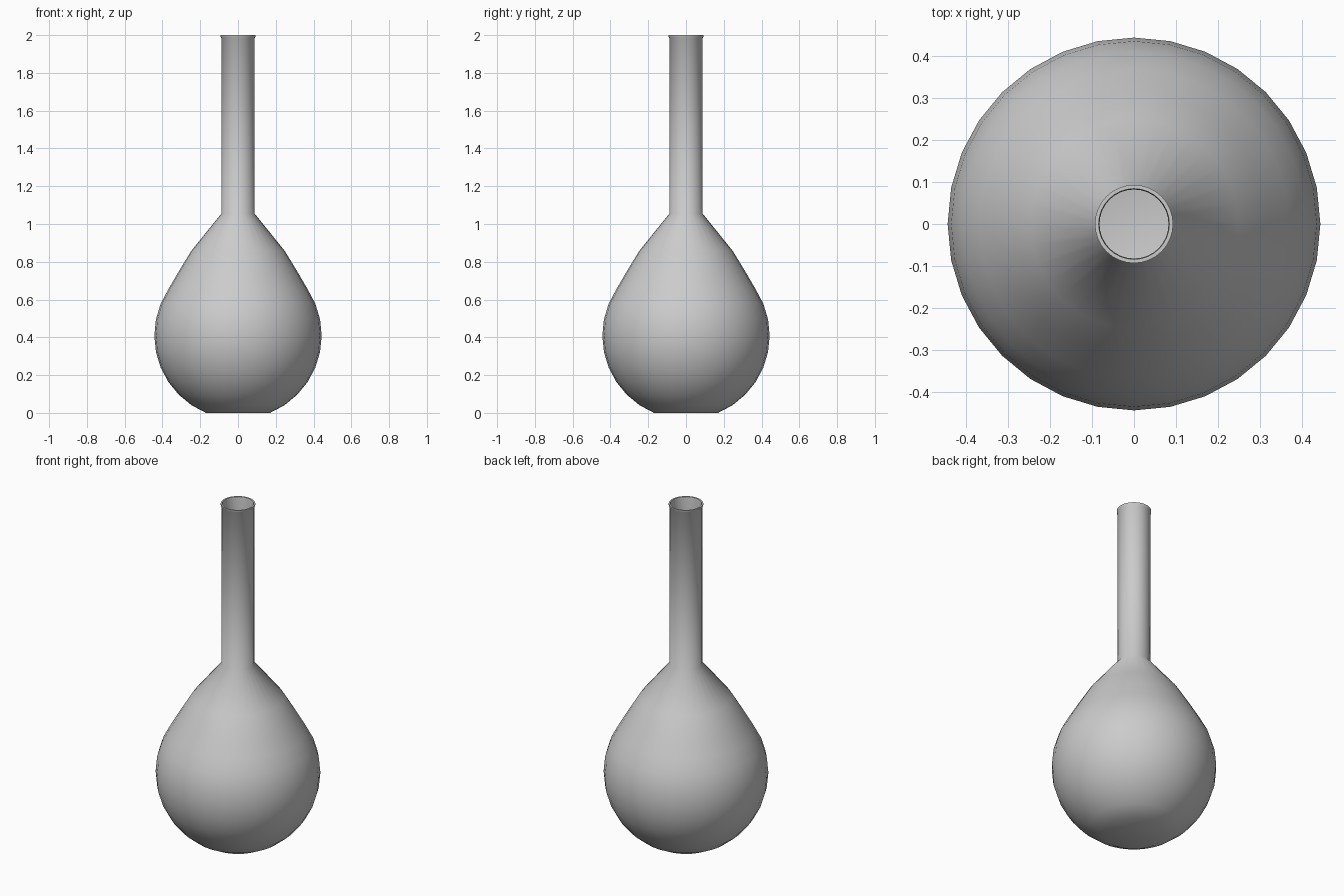
import bpy
import bmesh
from math import cos, sin, pi, radians

SIDES = 32
STEP = 2 * pi / SIDES
RADIUS, CENTRE_Z = 0.443, 0.409
WALL = 0.006

if "Cube" in bpy.data.objects:
    bpy.data.objects.remove(bpy.data.objects["Cube"])

glass = bpy.data.materials.new("pale grey glass")
glass.use_nodes = True
colour = (0.6, 0.6, 0.6, 1)
glass.diffuse_color = colour
glass.node_tree.nodes["Principled BSDF"].inputs["Base Color"].default_value = colour


def body_profile(inset):
    """Round bowl, sloping shoulder and straight neck, from floor to mouth."""
    bowl = [((RADIUS - inset) * cos(i * STEP), CENTRE_Z + (RADIUS - inset) * sin(i * STEP))
            for i in range(-6, 4)]
    bowl[0] = (bowl[0][0], inset)
    shoulder = [(0.313 - inset, 0.75), (0.248 - inset, 0.857)]
    neck = [(0.088 - inset, 1.055), (0.088 - inset, 1.985)]
    return bowl + shoulder + neck


def lathe(name, profile):
    """Turn a profile round z; both ends are closed by flat discs."""
    bm = bmesh.new()
    rings = [[bm.verts.new((r * cos(k * STEP), r * sin(k * STEP), z)) for k in range(SIDES)]
             for r, z in profile]
    for low, high in zip(rings, rings[1:]):
        for k in range(SIDES):
            n = (k + 1) % SIDES
            bm.faces.new((low[k], low[n], high[n], high[k]))
    bm.faces.new(rings[0][::-1])
    bm.faces.new(rings[-1])
    mesh = bpy.data.meshes.new(name)
    bm.to_mesh(mesh)
    bm.free()
    mesh.materials.append(glass)
    obj = bpy.data.objects.new(name, mesh)
    bpy.context.collection.objects.link(obj)
    bpy.ops.object.select_all(action='DESELECT')
    obj.select_set(True)
    bpy.context.view_layer.objects.active = obj
    bpy.ops.object.shade_smooth_by_angle(angle=radians(40))
    return obj


# Outer wall, flared lip, then back down the inner wall to the inside floor
lip = [(0.093, 1.991), (0.093, 2.0), (0.084, 2.0)]
lathe("flask", body_profile(0) + lip + body_profile(WALL)[::-1])
